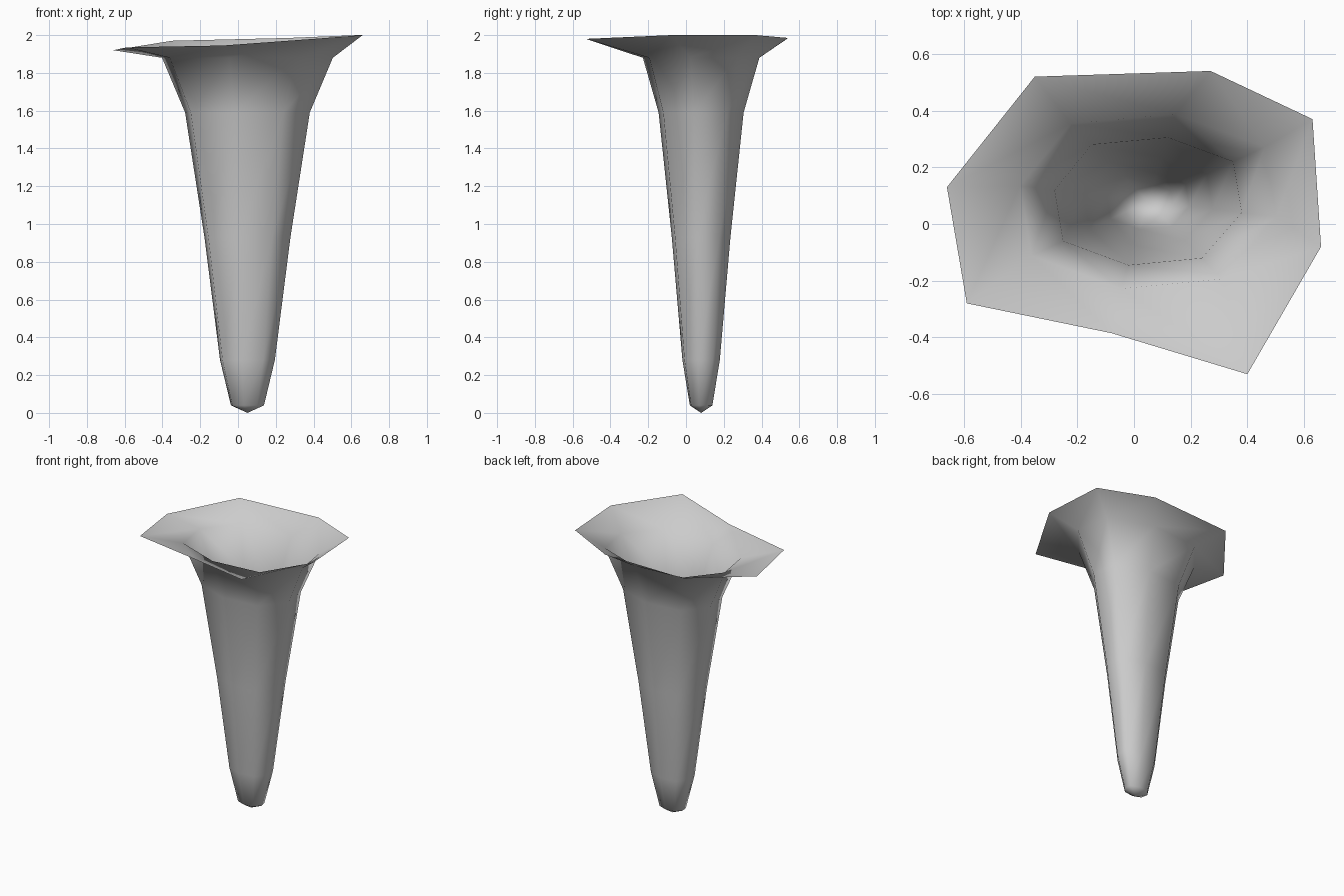
import bpy
import bmesh
from mathutils import Vector

cube = bpy.data.objects.get("Cube")
if cube:
    bpy.data.objects.remove(cube, do_unlink=True)

# One plain grey material
grey = bpy.data.materials.new("pale grey")
grey.use_nodes = True
colour = (0.6, 0.6, 0.6, 1)
grey.diffuse_color = colour
grey.node_tree.nodes["Principled BSDF"].inputs["Base Color"].default_value = colour

# Uneven eight-sided throat section, scaled along the height
axis = Vector((0.05, 0.08))
throat = [(0.35, 0.22), (0.12, 0.305), (-0.15, 0.28), (-0.28, 0.12),
          (-0.25, -0.06), (-0.02, -0.145), (0.24, -0.12), (0.38, 0.04)]
levels = [(0.04, 0.265), (0.28, 0.44), (0.93, 0.69), (1.59, 1), (1.88, 1.37)]

# Irregular flared lip
lip = [(0.63, 0.37, 2), (0.27, 0.54, 1.985), (-0.35, 0.52, 1.97), (-0.66, 0.13, 1.92),
       (-0.59, -0.28, 1.935), (-0.08, -0.385, 1.945), (0.40, -0.53, 1.98), (0.66, -0.08, 2)]

bm = bmesh.new()
rings = []
for z, scale in levels:
    points = [axis + (Vector(p) - axis) * scale for p in throat]
    rings.append([bm.verts.new((p.x, p.y, z)) for p in points])
rings.append([bm.verts.new(p) for p in lip])

# Walls between neighbouring rings
for low, high in zip(rings, rings[1:]):
    for i in range(len(throat)):
        j = (i + 1) % len(throat)
        bm.faces.new((low[i], low[j], high[j], high[i]))

# Blunt closed tip
tip = bm.verts.new((axis.x, axis.y, 0))
for i in range(len(throat)):
    bm.faces.new((tip, rings[0][(i + 1) % len(throat)], rings[0][i]))

bmesh.ops.recalc_face_normals(bm, faces=bm.faces)
for face in bm.faces:
    face.smooth = True

mesh = bpy.data.meshes.new("flared_funnel")
bm.to_mesh(mesh)
bm.free()
mesh.materials.append(grey)
funnel = bpy.data.objects.new("flared_funnel", mesh)
bpy.context.collection.objects.link(funnel)
